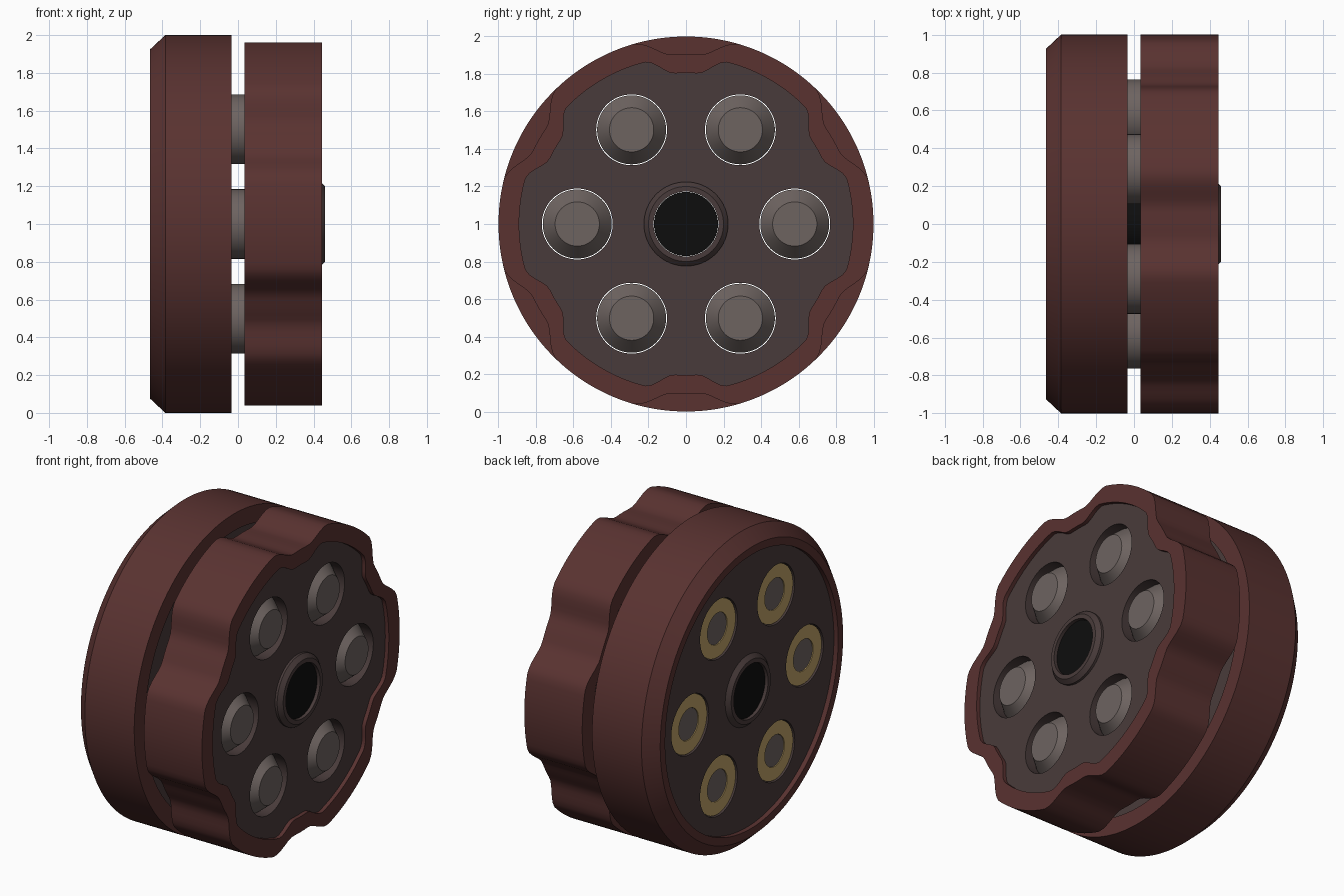
import bpy, bmesh, math

if "Cube" in bpy.data.objects:
    bpy.data.objects.remove(bpy.data.objects["Cube"])


def material(name, rgb):
    m = bpy.data.materials.new(name)
    m.diffuse_color = (*rgb, 1)
    m.use_nodes = True
    m.node_tree.nodes["Principled BSDF"].inputs["Base Color"].default_value = m.diffuse_color
    return m


maroon = material("maroon_shell", (0.100, 0.032, 0.030))
plate = material("dark_plate", (0.066, 0.044, 0.043))
steel = material("grey_steel", (0.155, 0.126, 0.118))
brass = material("brass", (0.52, 0.36, 0.135))
black = material("black_axle", (0.004, 0.004, 0.004))


def scallop(r, edge):
    """Radius function with six shallow flutes between the chambers."""
    def f(a):
        d = abs((math.degrees(a) % 60) - 30)
        t = min(max((d - 4.5) / (edge - 4.5), 0), 1)
        return r - 0.095 * (1 - t * t * (3 - 2 * t)) * (r / 1.0)
    return f


def rings(name, profile, mats, rule=None, n=64, cy=0, cz=1, loop=False):
    """Sweep (x, radius) rings along x; radius may be a function of angle."""
    bm = bmesh.new()
    loops = []
    for x, r in profile:
        row = []
        for i in range(n):
            a = math.tau * i / n
            q = r(a) if callable(r) else r
            row.append(bm.verts.new((x, cy + q * math.cos(a), cz + q * math.sin(a))))
        loops.append(row)
    pairs = list(zip(loops, loops[1:]))
    if loop:
        pairs.append((loops[-1], loops[0]))
    else:
        bm.faces.new(loops[0])
        bm.faces.new(loops[-1])
    for p, q in pairs:
        for i in range(n):
            j = (i + 1) % n
            bm.faces.new((p[i], p[j], q[j], q[i]))
    bmesh.ops.recalc_face_normals(bm, faces=bm.faces[:])
    if rule:
        for f in bm.faces:
            f.material_index = rule(f)
    me = bpy.data.meshes.new(name)
    bm.to_mesh(me)
    bm.free()
    for m in mats:
        me.materials.append(m)
    ob = bpy.data.objects.new(name, me)
    bpy.context.collection.objects.link(ob)
    return ob


def smooth(ob):
    bpy.ops.object.select_all(action='DESELECT')
    ob.select_set(True)
    bpy.context.view_layer.objects.active = ob
    bpy.ops.object.shade_smooth_by_angle(angle=math.radians(28))


centres = [(0.58 * math.cos(k * math.pi / 3), 1 + 0.58 * math.sin(k * math.pi / 3))
           for k in range(6)]


def drill(ob):
    """Cut the six chambers and the axle bore through a drum."""
    cutters = [rings("cutter", [(-0.7, 0.189), (0.7, 0.189)], [maroon, plate],
                     lambda f: 1, 64, y, z) for y, z in centres]
    cutters.append(rings("cutter", [(-0.7, 0.2), (0.7, 0.2)], [maroon, plate], lambda f: 1))
    bpy.context.view_layer.objects.active = ob
    for c in cutters:
        mod = ob.modifiers.new("hole", 'BOOLEAN')
        mod.operation = 'DIFFERENCE'
        mod.solver = 'EXACT'
        mod.object = c
        bpy.ops.object.modifier_apply(modifier=mod.name)
        bpy.data.objects.remove(c, do_unlink=True)
    smooth(ob)


def is_cap(f):
    return int(len(f.verts) > 4)


# Rear drum: plain disc with a bevelled back edge and recessed plates
drill(rings("rear_drum", [(-0.435, 0.875), (-0.465, 0.875), (-0.465, 0.925), (-0.385, 1.0),
                          (-0.035, 1.0), (-0.035, 0.89), (-0.05, 0.89)],
            [maroon, plate], is_cap, 180))

# Front drum: fluted outline with recessed plates
outer, inner = scallop(1.0, 16.5), scallop(0.89, 14.5)
drill(rings("front_drum", [(0.05, inner), (0.035, inner), (0.035, outer), (0.445, outer),
                           (0.445, inner), (0.42, inner)],
            [maroon, plate], is_cap, 180))

# Rounds: steel slug with a tapered nose, brass base and steel primer
for k, (y, z) in enumerate(centres):
    smooth(rings(f"slug_{k + 1}", [(-0.30, 0.184), (0.355, 0.184), (0.435, 0.118)],
                 [steel], cy=y, cz=z))
    smooth(rings(f"brass_base_{k + 1}", [(-0.30, 0.184), (-0.425, 0.184), (-0.425, 0.10),
                                         (-0.30, 0.10)], [brass], cy=y, cz=z, loop=True))
    smooth(rings(f"primer_{k + 1}", [(-0.30, 0.099), (-0.42, 0.099)], [steel], cy=y, cz=z))

# Hub collars on both ends
for name, s, tip in (("front_hub", 1, 0.46), ("rear_hub", -1, 0.46)):
    smooth(rings(name, [(s * 0.06, 0.173), (s * 0.06, 0.225), (s * 0.435, 0.225),
                        (s * tip, 0.2), (s * tip, 0.173)], [plate], loop=True))

# Axle through the middle
smooth(rings("axle", [(-0.44, 0.171), (0.44, 0.171)], [black]))
